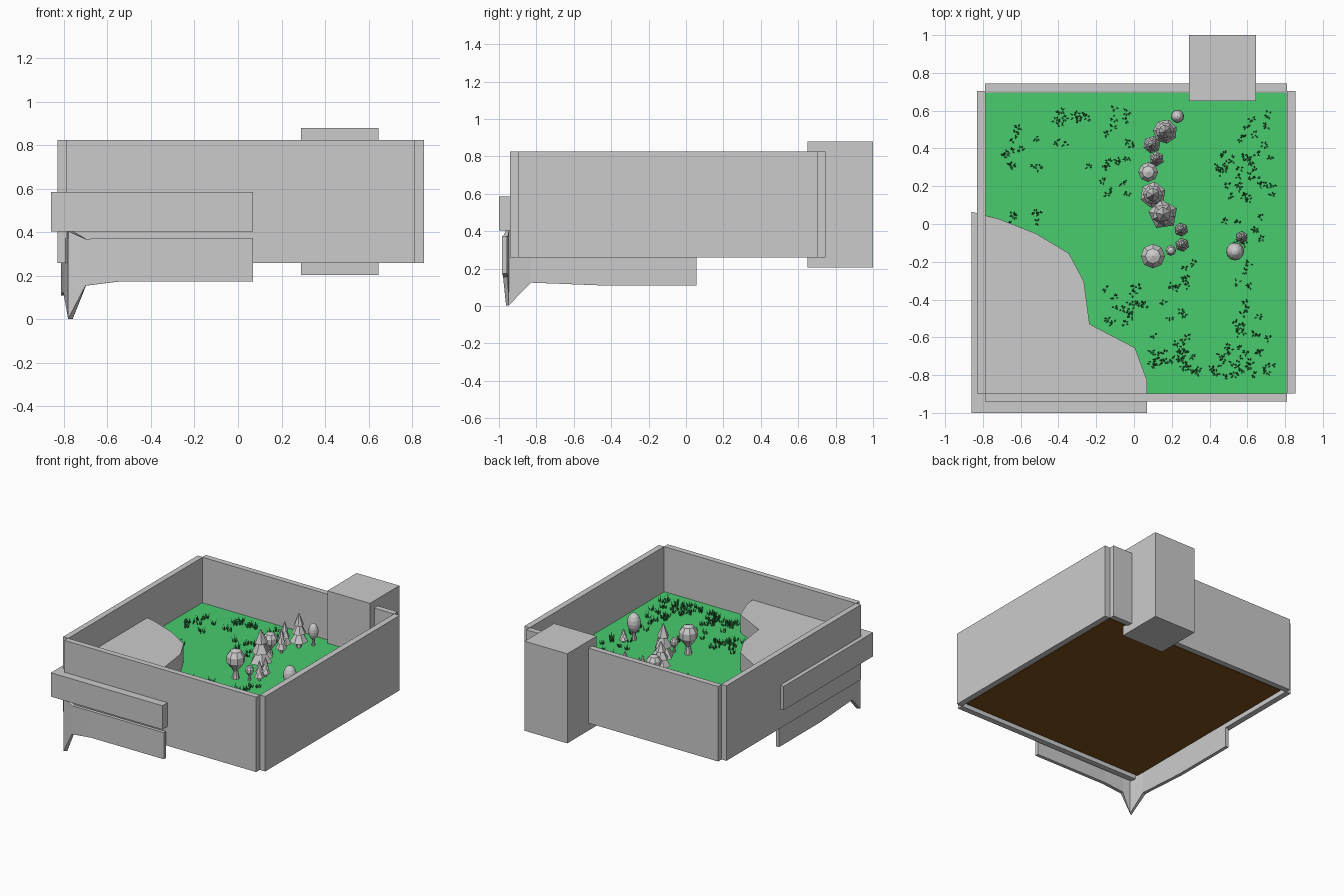
import bpy, bmesh, math, random
from mathutils import Matrix, Vector

if "Cube" in bpy.data.objects:
    bpy.data.objects.remove(bpy.data.objects["Cube"])

random.seed(4)
GROUND = 0.485


def material(name, rgb):
    m = bpy.data.materials.new(name)
    m.diffuse_color = (*rgb, 1)
    m.use_nodes = True
    m.node_tree.nodes["Principled BSDF"].inputs["Base Color"].default_value = m.diffuse_color
    return m


def finish(name, bm, mat=None):
    bmesh.ops.recalc_face_normals(bm, faces=bm.faces)
    me = bpy.data.meshes.new(name)
    bm.to_mesh(me)
    bm.free()
    ob = bpy.data.objects.new(name, me)
    bpy.context.collection.objects.link(ob)
    if mat:
        me.materials.append(mat)
    return ob


def prism(name, pts, z0, z1, mat=None, inset=0.0):
    """Extrude a plan outline; inset pulls the lower outline inwards."""
    bm = bmesh.new()
    cx = sum(p[0] for p in pts) / len(pts)
    cy = sum(p[1] for p in pts) / len(pts)
    low = [bm.verts.new((x - math.copysign(inset, x - cx), y - math.copysign(inset, y - cy), z0)) for x, y in pts]
    top = [bm.verts.new((x, y, z1)) for x, y in pts]
    bm.faces.new(low[::-1])
    bm.faces.new(top)
    n = len(pts)
    for i in range(n):
        j = (i + 1) % n
        bm.faces.new((low[i], low[j], top[j], top[i]))
    return finish(name, bm, mat)


def box(name, x0, x1, y0, y1, z0, z1, mat=None, inset=0.0):
    return prism(name, [(x0, y0), (x1, y0), (x1, y1), (x0, y1)], z0, z1, mat, inset)


def cone(bm, x, y, z, r1, r2, h, n, turn=0.0):
    m = Matrix.Translation((x, y, z + h / 2)) @ Matrix.Rotation(turn, 4, 'Z')
    bmesh.ops.create_cone(bm, cap_ends=True, segments=n, radius1=r1, radius2=r2, depth=h, matrix=m)


green = material("grass_green", (0.065, 0.6, 0.156))
dark = material("blade_green", (0.03, 0.25, 0.06))
brown = material("soil_brown", (0.2, 0.08, 0.01))

# Enclosing walls with open corner notches
box("left_wall", -0.83, -0.787, -0.897, 0.705, 0.26, 0.825)
box("right_wall", 0.81, 0.855, -0.897, 0.705, 0.26, 0.825)
box("front_wall", -0.79, 0.81, -0.94, -0.897, 0.26, 0.825)
box("back_wall", -0.79, 0.81, 0.702, 0.745, 0.26, 0.825)
box("back_tower", 0.29, 0.645, 0.65, 1.0, 0.205, 0.88)

# Ground layers
box("turf", -0.785, 0.808, -0.905, 0.695, 0.42, GROUND, green)
box("soil", -0.785, 0.808, -0.895, 0.695, 0.276, 0.42, brown, 0.02)

# Corner plateau: ledge that passes through the walls, and the raised top inside
edge = [(-0.52, -0.05), (-0.71, 0.025)]
rim = [(0.005, -0.655), (-0.235, -0.53), (-0.265, -0.305), (-0.345, -0.155)] + edge
prism("plateau_ledge", [(-0.86, -1), (0.07, -1), (0.07, -0.83)] + rim + [(-0.86, 0.065)], 0.405, 0.585)
prism("plateau_top", [(-0.787, -0.897), (0.07, -0.897), (0.07, -0.83)] + rim + [(-0.787, 0.045)], 0.43, 0.62)

# Hanging cliff skirt round the corner with a pointed tip: x, y, bottom, top
skirt = [(0.07, -0.97, 0.175, 0.375), (-0.54, -0.97, 0.175, 0.375), (-0.70, -0.965, 0.155, 0.37),
         (-0.77, -0.955, 0.003, 0.405), (-0.79, -0.83, 0.125, 0.39),
         (-0.80, -0.45, 0.11, 0.39), (-0.80, 0.055, 0.11, 0.39)]
bm = bmesh.new()
cols = [(bm.verts.new((x, y, a)), bm.verts.new((x, y, b))) for x, y, a, b in skirt]
for (a, b), (c, d) in zip(cols, cols[1:]):
    bm.faces.new((a, c, d, b))
ob = finish("cliff_skirt", bm)
mod = ob.modifiers.new("thickness", 'SOLIDIFY')
mod.thickness = 0.026
mod.offset = 0


def pine(name, x, y, r, h, sides):
    bm = bmesh.new()
    cone(bm, x, y, GROUND - 0.01, r * 0.3, r * 0.2, h * 0.25, 6)
    for i in range(3):
        cone(bm, x, y, GROUND + h * (0.18 + 0.24 * i), r * (1 - 0.23 * i), 0.002,
             h * (0.42 - 0.04 * i), sides, i * 0.6 + x * 9)
    finish(name, bm)


def round_tree(name, x, y, r, h, egg):
    bm = bmesh.new()
    cone(bm, x, y, GROUND - 0.01, r * 0.42, r * 0.25, h * 0.3, 8)
    cone(bm, x, y, GROUND + h * 0.25, r * 0.25, r * 0.5, h * 0.15, 8)
    rz = h * (0.36 if egg else 0.33)
    m = Matrix.Translation((x, y, GROUND + h - rz)) @ Matrix.Diagonal((r, r, rz, 1))
    bmesh.ops.create_uvsphere(bm, u_segments=12 if egg else 8, v_segments=8 if egg else 5, radius=1, matrix=m)
    finish(name, bm)


# Trees: x, y, radius, height, sides
for i, t in enumerate([(0.165, 0.49, 0.065, 0.255, 7), (0.095, 0.42, 0.047, 0.2, 6), (0.12, 0.345, 0.04, 0.18, 6),
                       (0.10, 0.155, 0.07, 0.22, 6), (0.155, 0.05, 0.08, 0.3, 5), (0.25, -0.03, 0.036, 0.14, 6),
                       (0.255, -0.11, 0.036, 0.15, 6), (0.57, -0.07, 0.032, 0.1, 6)]):
    pine(f"pine_tree_{i + 1}", *t)
for i, t in enumerate([(0.23, 0.57, 0.035, 0.165, True), (0.075, 0.275, 0.055, 0.17, False),
                       (0.195, -0.14, 0.03, 0.11, False), (0.10, -0.17, 0.068, 0.22, False),
                       (0.535, -0.145, 0.048, 0.2, True)]):
    round_tree(f"round_tree_{i + 1}", *t)

# Grass tufts scattered in patches: x0, x1, y0, y1, tuft count
patches = [(-0.70, -0.50, 0.28, 0.55, 12), (-0.45, -0.25, 0.42, 0.62, 12), (-0.25, 0.0, 0.12, 0.36, 12),
           (-0.15, 0.02, 0.4, 0.62, 8), (-0.68, -0.48, -0.01, 0.06, 6), (0.42, 0.62, 0.1, 0.4, 18),
           (0.55, 0.74, 0.1, 0.58, 20), (0.45, 0.72, -0.12, 0.08, 8), (-0.2, 0.06, -0.55, -0.3, 18),
           (0.15, 0.34, -0.5, -0.2, 12), (0.54, 0.66, -0.6, -0.2, 14), (0.08, 0.3, -0.76, -0.58, 16),
           (0.2, 0.48, -0.8, -0.68, 16), (0.45, 0.74, -0.82, -0.58, 24)]
bm = bmesh.new()
for x0, x1, y0, y1, count in patches:
    for _ in range(count):
        px, py = random.uniform(x0, x1), random.uniform(y0, y1)
        for _ in range(6):
            a = random.uniform(0, math.tau)
            out = Vector((math.cos(a), math.sin(a), 0))
            side = Vector((-out.y, out.x, 0)) * 0.004
            base = Vector((px, py, GROUND - 0.002)) + out * random.uniform(0.002, 0.014)
            tip = base + out * 0.014 + Vector((0, 0, random.uniform(0.025, 0.05)))
            v = [bm.verts.new(p) for p in (base + side, base - side, base + out * 0.005, tip)]
            for f in ((0, 1, 3), (1, 2, 3), (2, 0, 3)):
                bm.faces.new([v[k] for k in f])
finish("grass_tufts", bm, dark)
